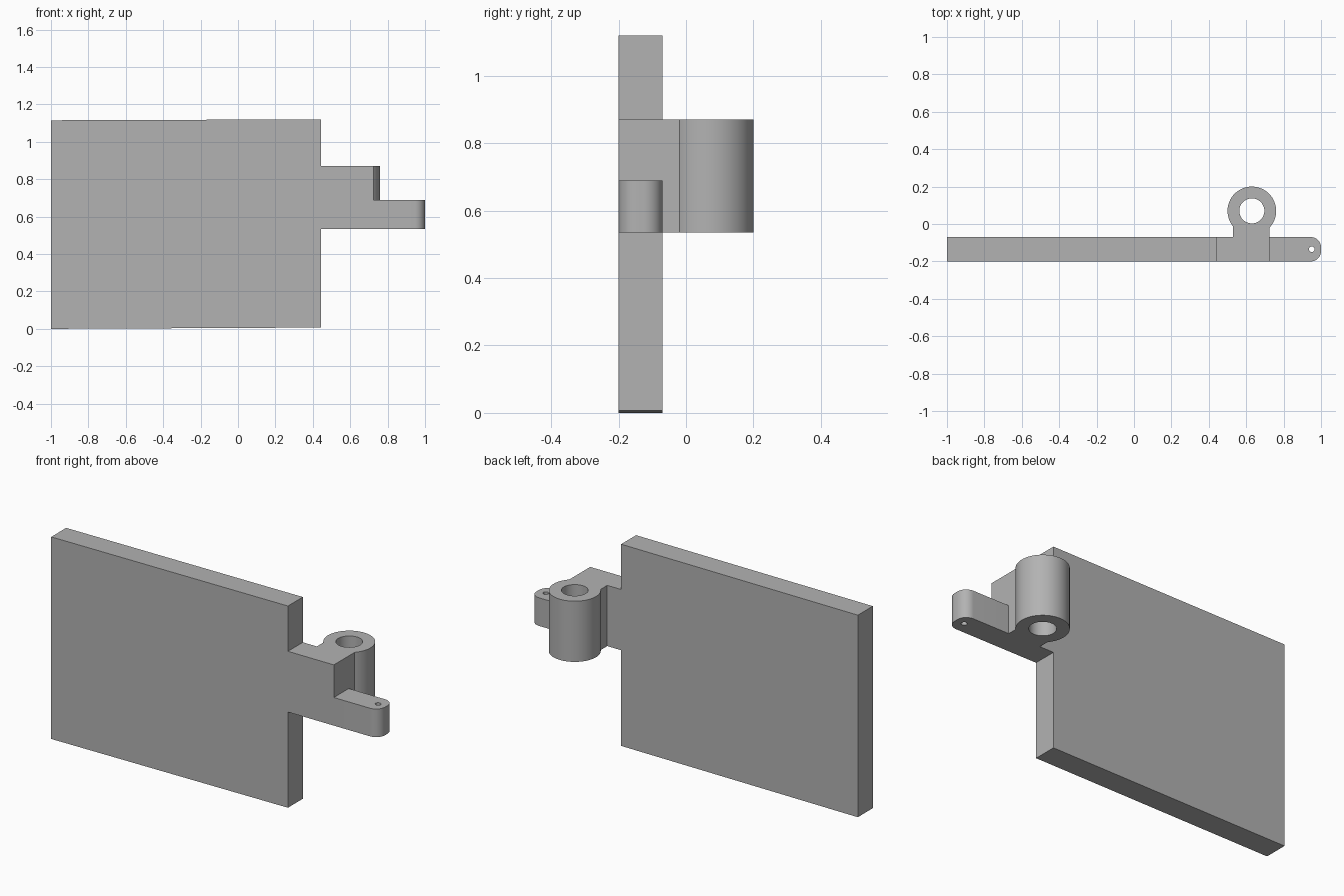
import bpy, bmesh
from math import cos, sin, atan2, pi, radians
from mathutils import Vector

cube = bpy.data.objects.get("Cube")
if cube:
    bpy.data.objects.remove(cube, do_unlink=True)

grey = bpy.data.materials.new("plain grey")
grey.use_nodes = True
grey.diffuse_color = (0.448, 0.448, 0.448, 1)
grey.node_tree.nodes["Principled BSDF"].inputs["Base Color"].default_value = grey.diffuse_color

FRONT, BACK = -0.2, -0.07      # plate thickness in y
BASE = 0.535                   # underside of the hinge parts


def arc(cx, cy, r, start, end, steps):
    """Points along an arc, angles in radians."""
    return [(cx + r * cos(start + (end - start) * i / steps),
             cy + r * sin(start + (end - start) * i / steps))
            for i in range(steps + 1)]


def prism(name, outline, offset, axis):
    """Extrude a closed outline; offset places it, axis is the extrusion."""
    bm = bmesh.new()
    face = bm.faces.new([bm.verts.new(offset(a, b)) for a, b in outline])
    new = bmesh.ops.extrude_face_region(bm, geom=[face])["geom"]
    bmesh.ops.translate(bm, vec=axis, verts=[v for v in new if isinstance(v, bmesh.types.BMVert)])
    bmesh.ops.recalc_face_normals(bm, faces=bm.faces)
    mesh = bpy.data.meshes.new(name)
    bm.to_mesh(mesh)
    bm.free()
    mesh.materials.append(grey)
    obj = bpy.data.objects.new(name, mesh)
    bpy.context.collection.objects.link(obj)
    return obj


def upright(name, outline, bottom, top):
    return prism(name, outline, lambda x, y: (x, y, bottom), Vector((0, 0, top - bottom)))


def activate(obj):
    bpy.ops.object.select_all(action='DESELECT')
    obj.select_set(True)
    bpy.context.view_layer.objects.active = obj


def drill(obj, x, y, r, steps):
    """Cut a vertical round hole through a part."""
    cutter = upright("hole_cutter", arc(x, y, r, 0, 2 * pi, steps)[:-1], BASE - 0.1, 1.0)
    cutter.hide_render = True
    mod = obj.modifiers.new("hole", 'BOOLEAN')
    mod.operation, mod.object, mod.solver = 'DIFFERENCE', cutter, 'EXACT'
    activate(obj)
    bpy.ops.object.modifier_apply(modifier=mod.name)
    bpy.data.objects.remove(cutter, do_unlink=True)
    bpy.ops.object.shade_smooth_by_angle(angle=radians(30))


# Large flat panel, very slightly tilted along its top and bottom edges
prism("panel", [(-1, 0), (0.445, 0.007), (0.445, 1.12), (-1, 1.115)],
      lambda x, z: (x, FRONT, z), Vector((0, BACK - FRONT, 0)))

# Hinge block: tab, neck and barrel in one outline
cx, cy, r = 0.63, 0.07, 0.13
neck_left, neck_right = 0.53, 0.725
dip = lambda x: -(r * r - (x - cx) ** 2) ** 0.5
start = atan2(dip(neck_right), neck_right - cx)
end = atan2(dip(neck_left), neck_left - cx) + 2 * pi
outline = [(0.445, FRONT), (neck_right, FRONT)]
outline += arc(cx, cy, r, start, end, 56)
outline += [(neck_left, BACK), (0.445, BACK)]
drill(upright("hinge_barrel", outline, BASE, 0.87), cx, cy, 0.067, 48)

# Pin arm with rounded outer corners
c = 0.055
outline = [(neck_right, FRONT)]
outline += arc(1 - c, FRONT + c, c, -pi / 2, 0, 12)
outline += arc(1 - c, BACK - c, c, 0, pi / 2, 12)
outline += [(neck_right, BACK)]
drill(upright("pin_arm", outline, BASE, 0.69), 0.95, -0.135, 0.015, 24)
